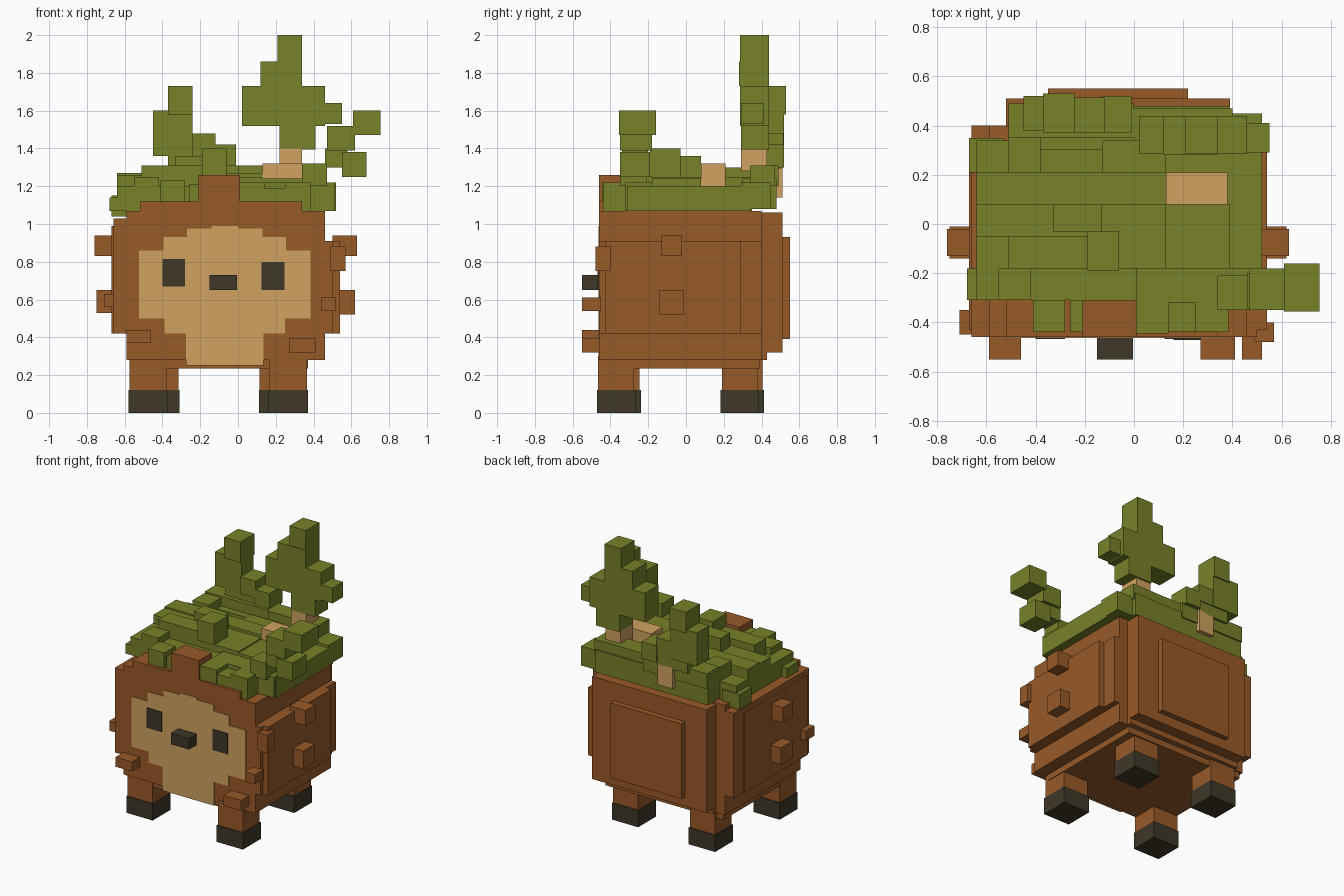
import bpy
import bmesh

if "Cube" in bpy.data.objects:
    bpy.data.objects.remove(bpy.data.objects["Cube"], do_unlink=True)

UNIT = 0.01      # all sizes below are in hundredths
MIDDLE = -7      # symmetry line of the body


def material(name, red, green, blue):
    mat = bpy.data.materials.new(name)
    mat.use_nodes = True
    colour = (red, green, blue, 1)
    mat.diffuse_color = colour
    shader = mat.node_tree.nodes["Principled BSDF"]
    shader.inputs["Base Color"].default_value = colour
    shader.inputs["Roughness"].default_value = 0.9
    return mat


moss = material("moss_green", 0.188, 0.218, 0.022)
bark = material("bark_brown", 0.315, 0.103, 0.022)
wood = material("pale_wood", 0.63, 0.36, 0.117)
dark = material("dark_grey", 0.05, 0.039, 0.022)


def finish(name, mat, bm):
    bmesh.ops.recalc_face_normals(bm, faces=bm.faces)
    mesh = bpy.data.meshes.new(name)
    bm.to_mesh(mesh)
    bm.free()
    mesh.materials.append(mat)
    bpy.context.collection.objects.link(bpy.data.objects.new(name, mesh))


def box(name, mat, x, y, z):
    """Block spanning the given (low, high) range on each axis."""
    bm = bmesh.new()
    bmesh.ops.create_cube(bm, size=1)
    for vert in bm.verts:
        for axis, (low, high) in enumerate((x, y, z)):
            vert.co[axis] = UNIT * (low if vert.co[axis] < 0 else high)
    finish(name, mat, bm)


# Body: a core with stepped layers on the sides and the back
box("body_core", bark, (-59, 46), (-46, 40), (28, 107))
box("body_belly", bark, (-57, 37), (-43, 39), (23.5, 28))
box("body_left_layer", bark, (40, 50), (-46, 40), (42, 91))
box("body_left_plate", bark, (46, 54), (-43, 29), (42, 91))
box("body_right_layer", bark, (-66, -50), (-46, 40), (42, 103))
box("body_right_plate", bark, (-67, -60), (-43, 29), (42, 99))
box("body_back_sill", bark, (-52, 39), (38, 43), (28, 33))
box("body_back_layer", bark, (-52, 39), (38, 51), (32, 106))
box("body_back_plate", bark, (-35, 22), (45, 55), (39, 93))
box("forehead", bark, (-52, 34), (-46, -31), (105, 112))
box("forehead_tuft", bark, (-21, 1), (-46, -31), (110, 126))

# Face: stepped mask outlined by half widths at rising heights
mask_steps = [(20.5, 25, 42), (32, 42, 50), (45.5, 50, 86),
              (32.5, 86, 93), (20, 93, 97.5), (7, 97.5, 99)]
outline = []
for half, low, high in mask_steps:
    outline += [(half, low), (half, high)]
outline += [(-half, height) for half, height in reversed(outline)]
bm = bmesh.new()
face = bm.faces.new([bm.verts.new(((MIDDLE + px) * UNIT, -46.4 * UNIT, pz * UNIT))
                     for px, pz in outline])
solid = bmesh.ops.extrude_face_region(bm, geom=[face])
for item in solid["geom"]:
    if isinstance(item, bmesh.types.BMVert):
        item.co.y += 0.8 * UNIT
finish("face_mask", wood, bm)
box("right_eye", dark, (-40, -28), (-46.8, -46), (67, 81.5))
box("left_eye", dark, (12.5, 24.5), (-46.8, -46), (65, 80))
box("nose", dark, (-15, -0.5), (-55, -46), (65, 73))

# Legs and feet: the rear pair stands slightly further in
leg_spots = {"front_right": (-47.5, -34), "front_left": (26.5, -37),
             "rear_right": (-41.5, 31), "rear_left": (21.5, 28.5)}
for spot, (cx, cy) in leg_spots.items():
    box(spot + "_leg", bark, (cx - 10, cx + 10), (cy - 9.5, cy + 9.5), (12, 30))
    box(spot + "_foot", dark, (cx - 10.5, cx + 10.5), (cy - 10.2, cy + 10.2), (0, 12))

# Bark knobs
box("left_upper_knob", bark, (50, 63), (-13, -2), (83, 94))
box("left_lower_knob", bark, (50, 62), (-14, -1), (52, 65))
box("right_upper_knob", bark, (-76, -63), (-13, -2), (83, 94))
box("right_lower_knob", bark, (-75, -63), (-14, -1), (53, 65))
box("right_corner_knob", bark, (-71, -62), (-45, -35), (56, 63))
box("left_corner_knob", bark, (49, 57), (-48, -40), (75, 88))
box("left_front_knob", bark, (44, 52), (-55, -45), (54, 61))
box("right_chin_knob", bark, (-59, -46), (-55, -45), (37, 44))
box("left_chin_knob", bark, (27, 41), (-55, -45), (32, 39.5))

# Moss cap and its hanging edges
box("moss_cap", moss, (-64, 52), (-31, 34), (107, 120))
box("moss_cap_back", moss, (-51, 39), (30, 48), (108, 124))
box("moss_back_corner", moss, (38, 52), (29, 45), (108, 122))
box("moss_back_rim", moss, (0, 40), (34, 47), (120, 131))
box("moss_back_rim_right", moss, (-51, 0), (35, 49), (120, 131))
box("moss_fringe_inner", moss, (1, 14), (-44.5, -18), (112, 122))
box("moss_fringe_dip", moss, (14, 25), (-44, -31), (112, 119))
box("moss_fringe_outer", moss, (25, 38.5), (-44, -31), (112, 122))
box("moss_fringe_corner", moss, (34, 38.5), (-44, -30), (107, 113))
box("moss_fringe_side", moss, (14, 51), (-32, -18), (107, 122))
box("moss_fringe_right", moss, (-41, -28), (-44, -31), (112, 123))
box("moss_fringe_middle", moss, (-26, -21), (-44, -31), (112, 121))
box("moss_flap_front", moss, (-68, -42), (-31, -18), (107, 114))
box("moss_flap_back", moss, (-67, -53), (21, 35), (104, 115))
box("moss_brow", moss, (-55, -42), (-31, -18), (114, 125))

# Moss layers on the crown
box("moss_layer_front", moss, (-51, -12), (-18, -5), (120, 131))
box("moss_layer_middle", moss, (-64, -13), (-5, 8), (120, 126))
box("moss_layer_rear", moss, (-64, 13), (8, 21), (120, 127))
box("moss_layer_back", moss, (-51, -38), (21, 35), (120, 130))
box("moss_layer_centre", moss, (-13, 13), (-18, 34), (120, 125))
box("moss_layer_left", moss, (13, 39), (-18, 8), (120, 124))
box("moss_mound", moss, (-33, -13), (-3, 8), (126, 136))
box("moss_lump", moss, (-19, -6), (-19, -3), (125, 140))
box("moss_back_lump", moss, (-13, -1), (37, 52), (130, 142))

# Tall sprig
box("tall_sprig_branch", wood, (13, 38), (8, 21), (120, 132))
box("tall_sprig_stem", wood, (22, 34), (29, 43), (128, 140))
box("tall_sprig_base", moss, (22, 41), (29, 44), (139.5, 153))
box("tall_sprig_middle", moss, (2, 46), (28.5, 44), (152, 173))
box("tall_sprig_upper", moss, (12, 34), (28, 44), (173, 186))
box("tall_sprig_tip", moss, (21, 34), (28.5, 44), (178, 200))
box("tall_sprig_side", moss, (45, 55), (29, 41), (153, 164))

# Small sprig at the back
box("small_sprig_stem", wood, (-25, -13), (40, 51), (114, 129))
box("small_sprig_root", moss, (-37, -13), (38, 51), (128, 137))
box("small_sprig_base", moss, (-45, -24), (38, 52), (136, 160))
box("small_sprig_tip", moss, (-37, -24), (37, 53), (158, 173))
box("small_sprig_side", moss, (-24, -12), (37, 51.5), (136, 148))

# Loose sprig drifting at the left front
box("loose_sprig_root", moss, (34, 47), (-35, -21), (120, 132))
box("loose_sprig_lower", moss, (55, 68), (-35, -19), (125, 138))
box("loose_sprig_link", moss, (46, 58), (-34, -20), (130, 140))
box("loose_sprig_upper", moss, (47, 62), (-35, -18), (139, 152))
box("loose_sprig_tip", moss, (61, 75.5), (-35.5, -16), (147, 160))
